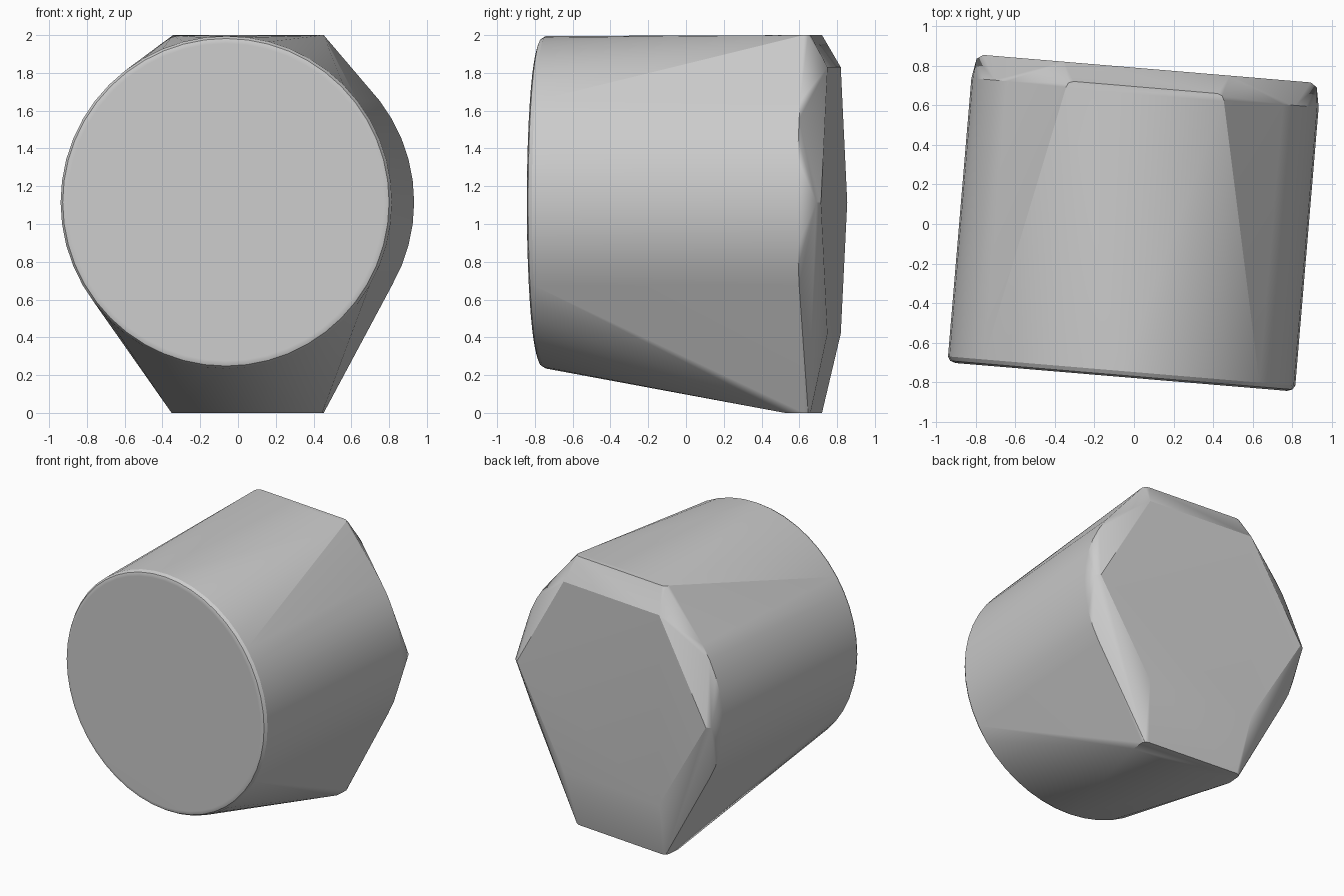
import bpy
import bmesh
import math
from mathutils import Matrix

cube = bpy.data.objects.get("Cube")
if cube:
    bpy.data.objects.remove(cube, do_unlink=True)

MID_Z = 1.115
SIDES = 48

grey = bpy.data.materials.new("plain grey")
grey.use_nodes = True
colour = (0.6, 0.6, 0.6, 1)
grey.diffuse_color = colour
grey.node_tree.nodes["Principled BSDF"].inputs["Base Color"].default_value = colour

bm = bmesh.new()


def ring(radius, y):
    """Circle of points facing along y."""
    for i in range(SIDES):
        a = math.tau * i / SIDES
        bm.verts.new((radius * math.cos(a), y, MID_Z + radius * math.sin(a)))


def pair(x, y, z):
    """Mirrored points on both sides."""
    for side in (-1, 1):
        bm.verts.new((side * x, y, z))


# Round front with a softened rim, and the end of the round barrel
ring(0.84, -0.775)
ring(0.867, -0.766)
ring(0.88, -0.745)
ring(0.88, 0.665)

# Flat top and bottom lips with rounded corners
for z, front in ((2.0, 0.655), (0.0, 0.56)):
    pair(0.4, front, z)
    pair(0.4, 0.66, z)
    pair(0.39, 0.682, z)
    pair(0.365, 0.692, z)

# Six-sided back face, with softened side corners
pair(0.42, 0.787, 1.83)
pair(0.42, 0.787, 0.42)
pair(0.83, 0.787, MID_Z)
pair(0.862, 0.765, MID_Z)

# Wrap the body around the profiles
hull = bmesh.ops.convex_hull(bm, input=bm.verts[:])
loose = {g for g in hull["geom_interior"] + hull["geom_unused"]
         if isinstance(g, bmesh.types.BMVert)}
bmesh.ops.delete(bm, geom=list(loose), context='VERTS')
bmesh.ops.dissolve_limit(bm, angle_limit=math.radians(0.3),
                         verts=bm.verts[:], edges=bm.edges[:])
bmesh.ops.recalc_face_normals(bm, faces=bm.faces[:])

# Slight turn of the whole body
bm.transform(Matrix.Rotation(math.radians(-4.8), 4, 'Z'))

mesh = bpy.data.meshes.new("body")
bm.to_mesh(mesh)
bm.free()
mesh.materials.append(grey)
body = bpy.data.objects.new("body", mesh)
bpy.context.collection.objects.link(body)

# Smooth sides, flat ends
bpy.ops.object.select_all(action='DESELECT')
body.select_set(True)
bpy.context.view_layer.objects.active = body
bpy.ops.object.shade_smooth_by_angle(angle=math.radians(25))
weighted = body.modifiers.new("flat ends", 'WEIGHTED_NORMAL')
weighted.keep_sharp = True
